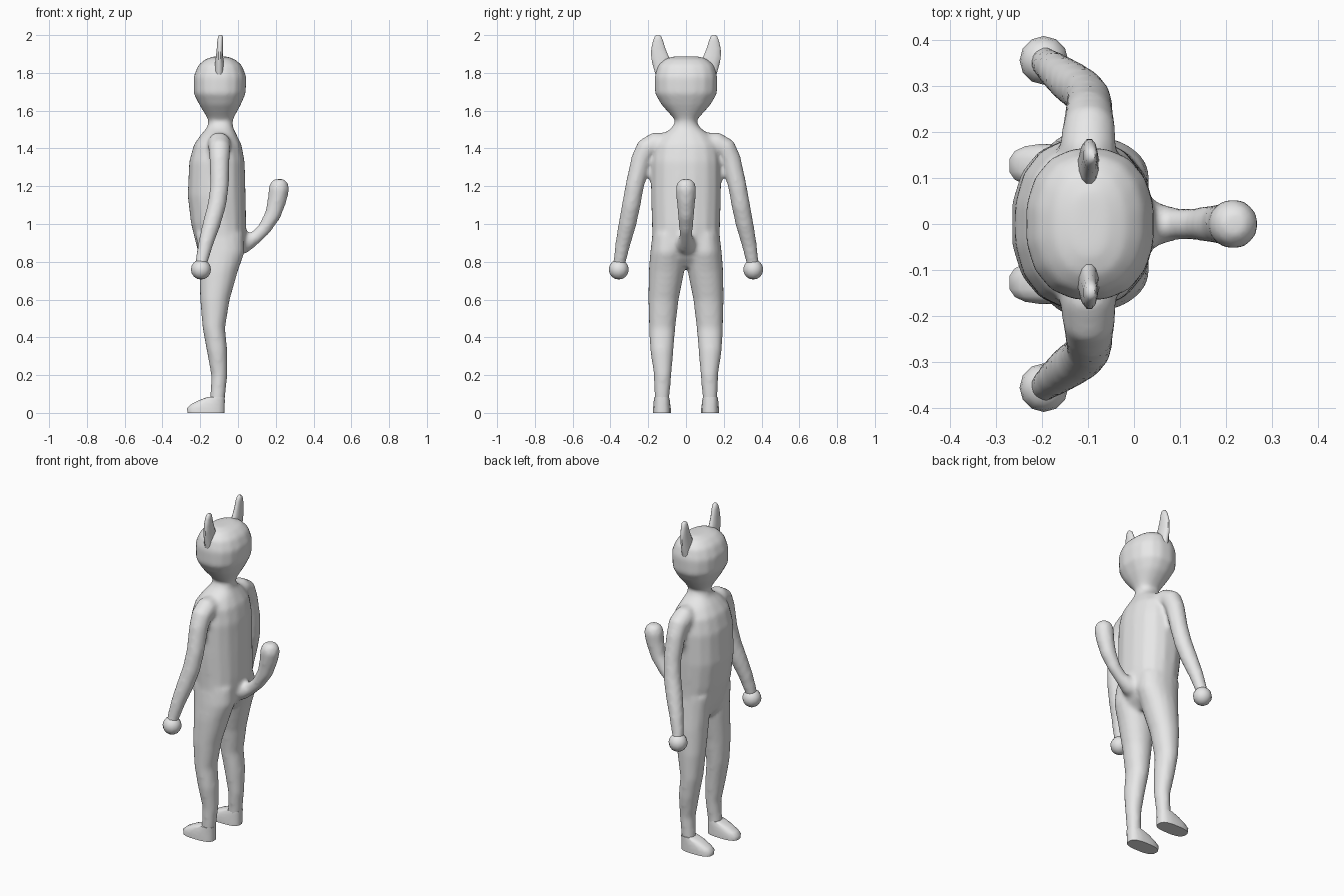
import bpy, bmesh
from math import cos, sin, tau
from mathutils import Vector

cube = bpy.data.objects.get("Cube")
if cube:
    bpy.data.objects.remove(cube, do_unlink=True)

grey = bpy.data.materials.new("plain_grey")
grey.use_nodes = True
color = (0.8, 0.8, 0.8, 1)
grey.diffuse_color = color
grey.node_tree.nodes["Principled BSDF"].inputs["Base Color"].default_value = color


def skin_rings(bm, rings):
    """Bridge consecutive rings of points and cap both ends."""
    loops = [[bm.verts.new(p) for p in ring] for ring in rings]
    n = len(loops[0])
    for a, b in zip(loops, loops[1:]):
        for i in range(n):
            j = (i + 1) % n
            bm.faces.new((a[i], a[j], b[j], b[i]))
    bm.faces.new(loops[0])
    bm.faces.new(loops[-1])


def stack(bm, sections, side=1, power=2.3, sides=16):
    """Loft level, rounded sections given as (z, x0, x1, y0, y1)."""
    def bend(c):
        return (1 if c >= 0 else -1) * abs(c) ** (2 / power)
    rings = []
    for z, x0, x1, y0, y1 in sections:
        angles = [tau * (i + 0.5) / sides for i in range(sides)]
        rings.append([((x0 + x1) / 2 + (x1 - x0) / 2 * bend(cos(a)),
                       side * ((y0 + y1) / 2 + (y1 - y0) / 2 * bend(sin(a))), z)
                      for a in angles])
    skin_rings(bm, rings)


def tube(bm, path, axis, side=1, sides=12):
    """Loft round sections along a bent path given as (x, y, z, radius)."""
    points = [Vector((x, side * y, z)) for x, y, z, r in path]
    rings = []
    for i, p in enumerate(points):
        t = (points[min(i + 1, len(points) - 1)] - points[max(i - 1, 0)]).normalized()
        u = t.cross(Vector(axis)).normalized()
        v = t.cross(u)
        r = path[i][3]
        rings.append([p + r * (u * cos(tau * k / sides) + v * sin(tau * k / sides))
                      for k in range(sides)])
    skin_rings(bm, rings)


def finish(bm, name):
    bmesh.ops.recalc_face_normals(bm, faces=bm.faces)
    mesh = bpy.data.meshes.new(name)
    bm.to_mesh(mesh)
    bm.free()
    mesh.materials.append(grey)
    obj = bpy.data.objects.new(name, mesh)
    bpy.context.collection.objects.link(obj)
    bpy.ops.object.select_all(action="DESELECT")
    obj.select_set(True)
    bpy.context.view_layer.objects.active = obj
    bpy.ops.object.shade_smooth_by_angle(angle=0.9)
    return obj


# Pelvis, torso, neck and head: (z, x0, x1, half width)
trunk = [(0.77, -0.16, -0.04, 0.08), (0.82, -0.2, 0.01, 0.15),
         (0.88, -0.22, 0.04, 0.18), (1.0, -0.25, 0.045, 0.182),
         (1.15, -0.268, 0.042, 0.187), (1.33, -0.26, 0.037, 0.187),
         (1.42, -0.235, 0.02, 0.172), (1.47, -0.2, -0.005, 0.13),
         (1.51, -0.165, -0.025, 0.075), (1.545, -0.155, -0.028, 0.055),
         (1.57, -0.168, -0.018, 0.075), (1.63, -0.205, 0.015, 0.13),
         (1.69, -0.236, 0.042, 0.166), (1.78, -0.237, 0.046, 0.168),
         (1.84, -0.212, 0.022, 0.15), (1.872, -0.175, -0.015, 0.115),
         (1.887, -0.13, -0.06, 0.07)]

# Legs: (z, x0, x1, y0, y1)
leg = [(0.95, -0.225, 0.03, 0.015, 0.178), (0.85, -0.214, 0.036, 0.005, 0.19),
       (0.75, -0.206, 0.0, 0.008, 0.198), (0.6, -0.201, -0.043, 0.038, 0.2),
       (0.45, -0.188, -0.068, 0.056, 0.196), (0.33, -0.166, -0.056, 0.066, 0.19),
       (0.2, -0.142, -0.056, 0.077, 0.17), (0.1, -0.146, -0.066, 0.086, 0.168),
       (0.03, -0.15, -0.075, 0.088, 0.166)]

# Arms and tail: (x, y, z, radius)
arm = [(-0.1, 0.09, 1.425, 0.06), (-0.1, 0.165, 1.425, 0.062),
       (-0.098, 0.21, 1.4, 0.059), (-0.098, 0.238, 1.34, 0.054),
       (-0.098, 0.272, 1.2, 0.05), (-0.112, 0.29, 1.1, 0.05),
       (-0.14, 0.31, 1.0, 0.048), (-0.17, 0.333, 0.9, 0.041),
       (-0.193, 0.352, 0.8, 0.034), (-0.196, 0.355, 0.77, 0.032)]
tail = [(-0.03, 0, 0.89, 0.07), (0.04, 0, 0.9, 0.052), (0.09, 0, 0.926, 0.036),
        (0.14, 0, 0.975, 0.037), (0.185, 0, 1.05, 0.044), (0.208, 0, 1.13, 0.051),
        (0.217, 0, 1.19, 0.056), (0.219, 0, 1.222, 0.046), (0.219, 0, 1.238, 0.025)]

# One continuous skin for trunk, limbs and tail
bm = bmesh.new()
stack(bm, [(z, a, b, -w, w) for z, a, b, w in trunk])
tube(bm, tail, (0, 1, 0))
for side in (1, -1):
    stack(bm, leg, side, 2.1)
    tube(bm, arm, (1, 0, 0), side)
body = finish(bm, "body")
remesh = body.modifiers.new("blend", "REMESH")
remesh.mode = "VOXEL"
remesh.voxel_size = 0.012
remesh.use_smooth_shade = True
relax = body.modifiers.new("relax", "SMOOTH")
relax.factor = 0.5
relax.iterations = 8

# Feet, ears and hands
foot = [(0.0, -0.268, -0.07, 0.08, 0.175), (0.025, -0.272, -0.069, 0.08, 0.175),
        (0.045, -0.25, -0.069, 0.083, 0.173), (0.066, -0.21, -0.069, 0.085, 0.171),
        (0.085, -0.16, -0.07, 0.09, 0.168)]
ear = [(1.79, -0.125, -0.075, 0.1, 0.162), (1.85, -0.122, -0.076, 0.07, 0.18),
       (1.89, -0.117, -0.078, 0.092, 0.186), (1.93, -0.113, -0.079, 0.108, 0.185),
       (1.97, -0.11, -0.079, 0.121, 0.175), (1.992, -0.106, -0.08, 0.13, 0.166),
       (2.0, -0.1, -0.085, 0.14, 0.157)]
for label, side in (("left", -1), ("right", 1)):
    bm = bmesh.new()
    stack(bm, foot, side, 2.8)
    finish(bm, label + "_foot")

    bm = bmesh.new()
    stack(bm, ear, side, 2.2, 12)
    finish(bm, label + "_ear")

    bm = bmesh.new()
    bmesh.ops.create_uvsphere(bm, u_segments=12, v_segments=8, radius=0.053)
    bmesh.ops.translate(bm, verts=bm.verts, vec=(-0.196, side * 0.356, 0.759))
    finish(bm, label + "_hand")
